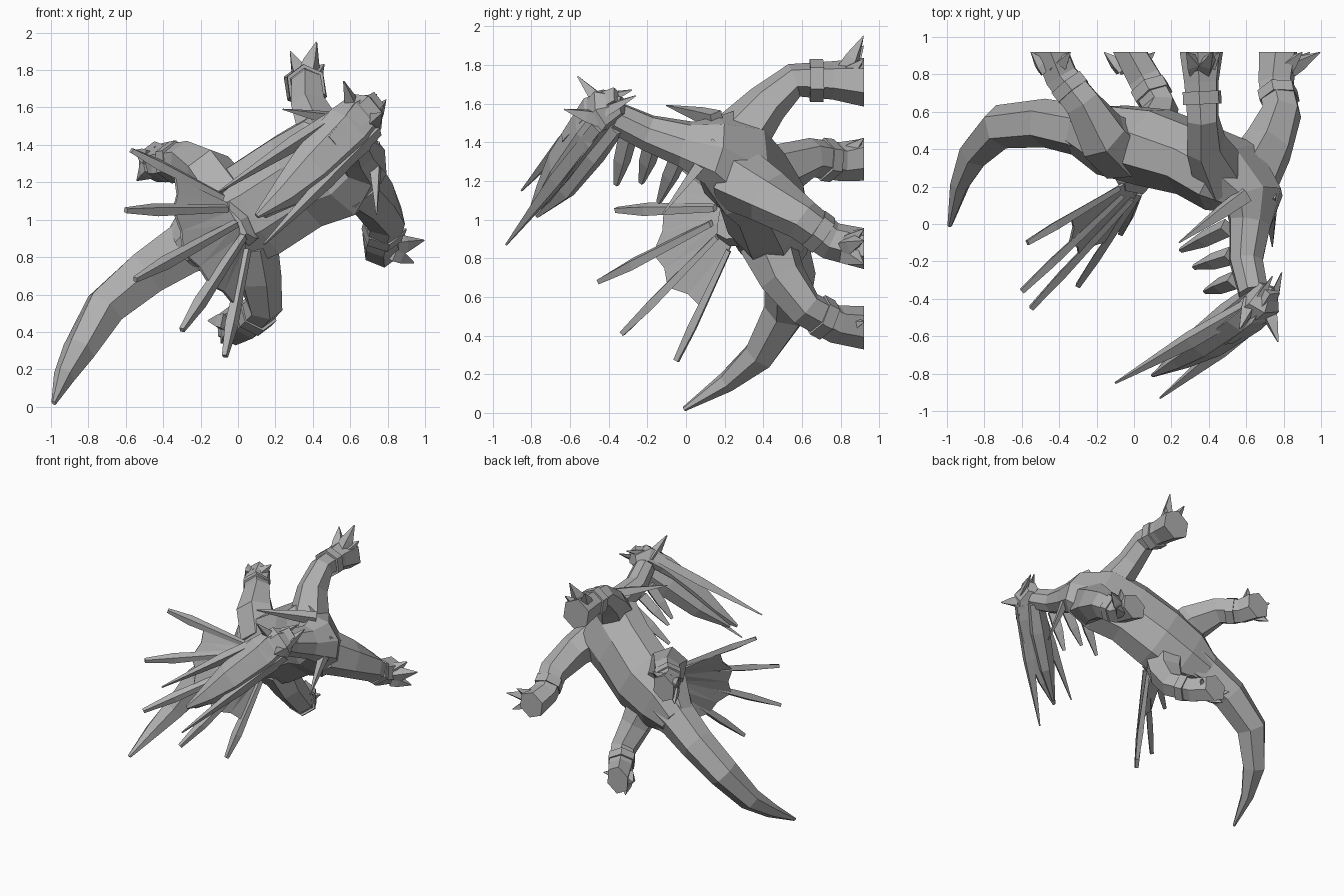
import bpy, bmesh, math
from mathutils import Vector

grey = bpy.data.materials.new("stone_grey")
grey.diffuse_color = (0.43, 0.43, 0.43, 1)
SIDE = Vector((-0.6, 0, 0.8))          # sideways direction of the whole creature


def finish(name, bm):
    bmesh.ops.recalc_face_normals(bm, faces=bm.faces)
    me = bpy.data.meshes.new(name)
    bm.to_mesh(me)
    bm.free()
    me.materials.append(grey)
    ob = bpy.data.objects.new(name, me)
    bpy.context.collection.objects.link(ob)
    return ob


def loft(name, rings, n=8, turn=0.5):
    """Skin through rings (x, y, z, half width, half height)."""
    bm = bmesh.new()
    pts = [Vector(r[:3]) for r in rings]
    prev = None
    for i, r in enumerate(rings):
        t = (pts[min(i + 1, len(pts) - 1)] - pts[max(i - 1, 0)]).normalized()
        side = (SIDE - t * SIDE.dot(t)).normalized()
        up = t.cross(side)
        ring = []
        for k in range(n):
            a = 2 * math.pi * (k + turn) / n
            ring.append(bm.verts.new(pts[i] + side * r[3] * math.cos(a) + up * r[4] * math.sin(a)))
        if prev:
            for k in range(n):
                bm.faces.new((prev[k], prev[(k + 1) % n], ring[(k + 1) % n], ring[k]))
        else:
            bm.faces.new(ring)
        prev = ring
    bm.faces.new(prev)
    return finish(name, bm)


def spike(name, base, tip, w, h, end=0.004, belly=0.35, swell=1.0):
    a, b = Vector(base), Vector(tip)
    m = a.lerp(b, belly)
    k = swell * (1 - belly * 0.5)
    return loft(name, [(*a, w, h), (*m, w * k, h * k), (*b, end, end)], 4, 0)


# Torso, neck and tail
loft("torso", [(-0.28, 0.50, 0.85, .15, .14), (-0.12, 0.45, 0.95, .27, .20),
               (0.10, 0.41, 1.06, .29, .22), (0.33, 0.34, 1.21, .29, .20),
               (0.52, 0.25, 1.30, .31, .21), (0.64, 0.13, 1.36, .20, .15),
               (0.62, 0.00, 1.39, .13, .11), (0.60, -0.20, 1.45, .10, .09),
               (0.64, -0.37, 1.53, .09, .08)])
loft("tail", [(-0.10, 0.45, 0.95, .22, .18), (-0.28, 0.50, 0.85, .16, .14),
              (-0.48, 0.54, 0.72, .14, .13), (-0.71, 0.52, 0.53, .12, .12),
              (-0.85, 0.38, 0.30, .09, .09), (-0.93, 0.21, 0.16, .06, .05),
              (-0.985, -0.01, 0.02, .015, .01)], 6)

# Head with a long tapering muzzle, lower jaw and skull plate
loft("head", [(0.72, -0.33, 1.59, .05, .05), (0.69, -0.42, 1.58, .12, .09),
              (0.60, -0.51, 1.48, .15, .08), (0.40, -0.65, 1.28, .13, .07),
              (0.25, -0.73, 1.14, .08, .05), (0.10, -0.81, 1.02, .015, .01)], 6, 0)
loft("jaw", [(0.66, -0.36, 1.50, .08, .05), (0.52, -0.48, 1.36, .10, .07),
             (0.33, -0.62, 1.17, .08, .05), (0.14, -0.77, 1.02, .015, .01)], 6, 0)
loft("brow_plate", [(0.74, -0.36, 1.64, .06, .03), (0.66, -0.51, 1.57, .09, .03),
                    (0.50, -0.63, 1.42, .04, .02)], 4)

# Pairs of long cheek blades, ears and the crest
spike("cheek_blade_left", (0.63, -0.43, 1.62), (-0.10, -0.85, 1.15), .04, .045, .006, .45, 1.4)
spike("cheek_blade_right", (0.74, -0.45, 1.48), (0.14, -0.93, 0.87), .04, .045, .006, .45, 1.4)
spike("ear_left", (0.62, -0.42, 1.58), (0.565, -0.56, 1.74), .05, .05)
spike("ear_right", (0.72, -0.46, 1.52), (0.77, -0.63, 1.57), .05, .05)
spike("crest_left", (0.66, -0.42, 1.62), (0.74, -0.28, 1.67), .04, .03)
spike("crest_right", (0.74, -0.42, 1.56), (0.79, -0.26, 1.64), .04, .03)

# Mane spines under the neck
for i, (a, b) in enumerate([((.54, -.30, 1.43), (.38, -.36, 1.18)),
                            ((.52, -.17, 1.40), (.32, -.23, 1.19)),
                            ((.50, -.02, 1.36), (.25, -.14, 1.09))]):
    spike(f"neck_spine_{i + 1}", a, b, .05, .05, .015, .5, 1.2)

# Shoulder spikes
spike("shoulder_spike_left", (0.60, 0.16, 1.52), (0.24, -0.10, 1.59), .05, .05)
spike("shoulder_spike_right", (0.73, 0.16, 1.40), (0.74, -0.12, 1.03), .05, .04)

# Legs: path rings, then claw tips on the sole plane
LEGS = {
    "front_leg_left": ([(.47, .25, 1.40, .17, .14), (.385, .42, 1.60, .12, .10),
                        (.37, .56, 1.72, .09, .09), (.36, .76, 1.72, .10, .10),
                        (.36, .92, 1.71, .13, .12)],
                       [(.42, .92, 1.95), (.28, .92, 1.90), (.46, .92, 1.83)]),
    "front_leg_right": ([(.62, .25, 1.22, .18, .16), (.72, .42, 1.12, .15, .13),
                         (.79, .60, 1.00, .11, .11), (.76, .75, .89, .10, .10),
                         (.77, .92, .85, .11, .11)],
                        [(.995, .92, .89), (.94, .92, .77), (.90, .92, .95)]),
    "hind_leg_left": ([(-.05, .38, 1.10, .17, .16), (-.17, .47, 1.25, .15, .15),
                       (-.28, .65, 1.32, .10, .11), (-.39, .79, 1.30, .10, .10),
                       (-.44, .92, 1.31, .11, .11)],
                      [(-.55, .92, 1.37), (-.54, .92, 1.21), (-.34, .92, 1.42)]),
    "hind_leg_right": ([(.06, .42, .88, .16, .15), (.11, .50, .70, .13, .12),
                        (.14, .62, .54, .10, .10), (.06, .77, .46, .10, .10),
                        (-.02, .92, .44, .11, .12)],
                       [(-.16, .92, .46), (-.09, .92, .34), (.11, .92, .47)]),
}
for name, (rings, claws) in LEGS.items():
    x, y, z, w, h = rings[-1]
    leg = loft(name, rings, 6)
    # flat sole
    for v in leg.data.vertices[-6:]:
        v.co.y = 0.92
    a, b = Vector(rings[2][:3]), Vector(rings[3][:3])
    cuff = [(*a.lerp(b, f), .113, .110) for f in (.4, .75)]
    loft(name + "_cuff", cuff, 6)
    for i, tip in enumerate(claws):
        mid = Vector((x, y, z)).lerp(Vector(tip), .3)
        claw = spike(f"{name}_claw_{i + 1}", (mid.x, .83, mid.z), tip, .06, .05)
        for v in claw.data.vertices:
            v.co.y = min(v.co.y, 0.92)

# Back fan: five flat blades joined by a thin web
BASES = [(-.08, .19, 1.12), (-.06, .15, 1.06), (-.01, .13, .98), (.03, .16, .91), (.05, .22, .84)]
TIPS = [(-.57, -.10, 1.37), (-.60, -.36, 1.05), (-.55, -.45, .68), (-.30, -.33, .41), (-.07, -.05, .27)]
for i, (a, b) in enumerate(zip(BASES, TIPS)):
    spike(f"fan_blade_{i + 1}", a, b, .024, .016, .018, .7, 2.5)
bm = bmesh.new()
root = Vector((0.02, 0.28, 0.98))
core = bm.verts.new(root)
hub = [bm.verts.new(Vector(a).lerp(root, .2)) for a in BASES]
rim = [bm.verts.new(Vector(a).lerp(Vector(b), .52)) for a, b in zip(BASES, TIPS)]
for i in range(4):
    # each web panel dips inward between two blades
    dip = bm.verts.new((rim[i].co + rim[i + 1].co) / 2 * .95 + root * .05)
    bm.faces.new((hub[i], hub[i + 1], dip))
    bm.faces.new((hub[i], dip, rim[i]))
    bm.faces.new((hub[i + 1], rim[i + 1], dip))
    bm.faces.new((core, hub[i + 1], hub[i]))
web = finish("fan_web", bm)
web.modifiers.new("thickness", "SOLIDIFY").thickness = 0.015
loft("fan_root", [(0.03, .36, 1.0, .17, .10), (0.0, .22, .98, .14, .06), (-.01, .17, .98, .09, .03)], 6)
